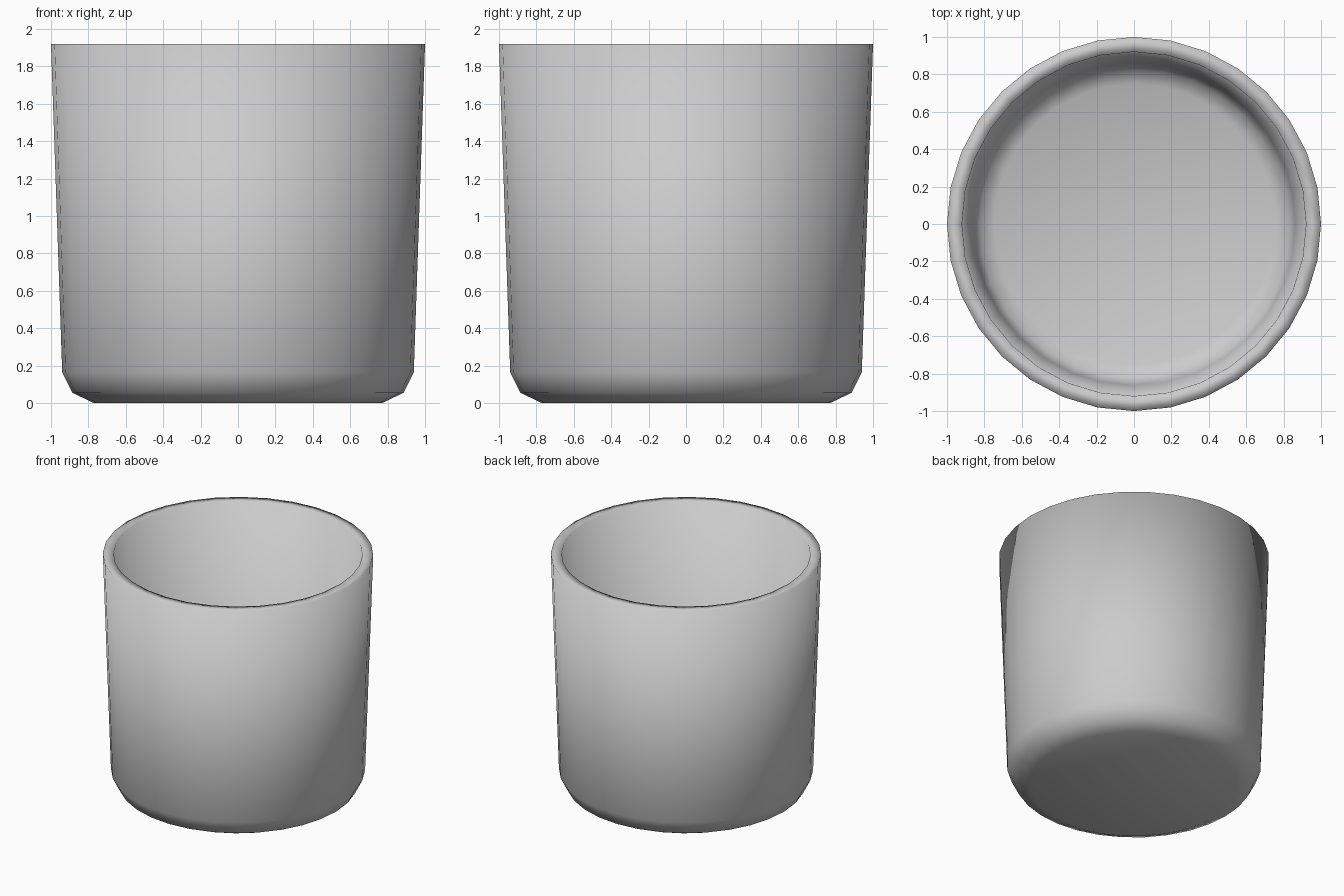
import bpy, bmesh, math

if "Cube" in bpy.data.objects:
    bpy.data.objects.remove(bpy.data.objects["Cube"])

SIDES = 32
# (radius, height) from the outer base, up over the rim and down to the inner floor
PROFILE = [(0.77, 0.0), (0.885, 0.055), (0.94, 0.165), (1.0, 1.92),
           (0.92, 1.92), (0.862, 0.19), (0.825, 0.12), (0.75, 0.083)]


def lathe(name, profile, sides):
    """Revolve a profile around z and close both ends with flat discs."""
    bm = bmesh.new()
    rings = [[bm.verts.new((r * math.cos(a), r * math.sin(a), z))
              for a in (2 * math.pi * i / sides for i in range(sides))]
             for r, z in profile]
    for low, high in zip(rings, rings[1:]):
        for i in range(sides):
            j = (i + 1) % sides
            bm.faces.new((low[i], low[j], high[j], high[i]))
    bm.faces.new(list(reversed(rings[0])))
    bm.faces.new(rings[-1])
    bmesh.ops.recalc_face_normals(bm, faces=bm.faces[:])
    for f in bm.faces:
        f.smooth = True
    mesh = bpy.data.meshes.new(name)
    bm.to_mesh(mesh)
    bm.free()
    obj = bpy.data.objects.new(name, mesh)
    bpy.context.collection.objects.link(obj)
    return obj


# Hollow tapered cup, smooth all over
lathe("cup", PROFILE, SIDES)
